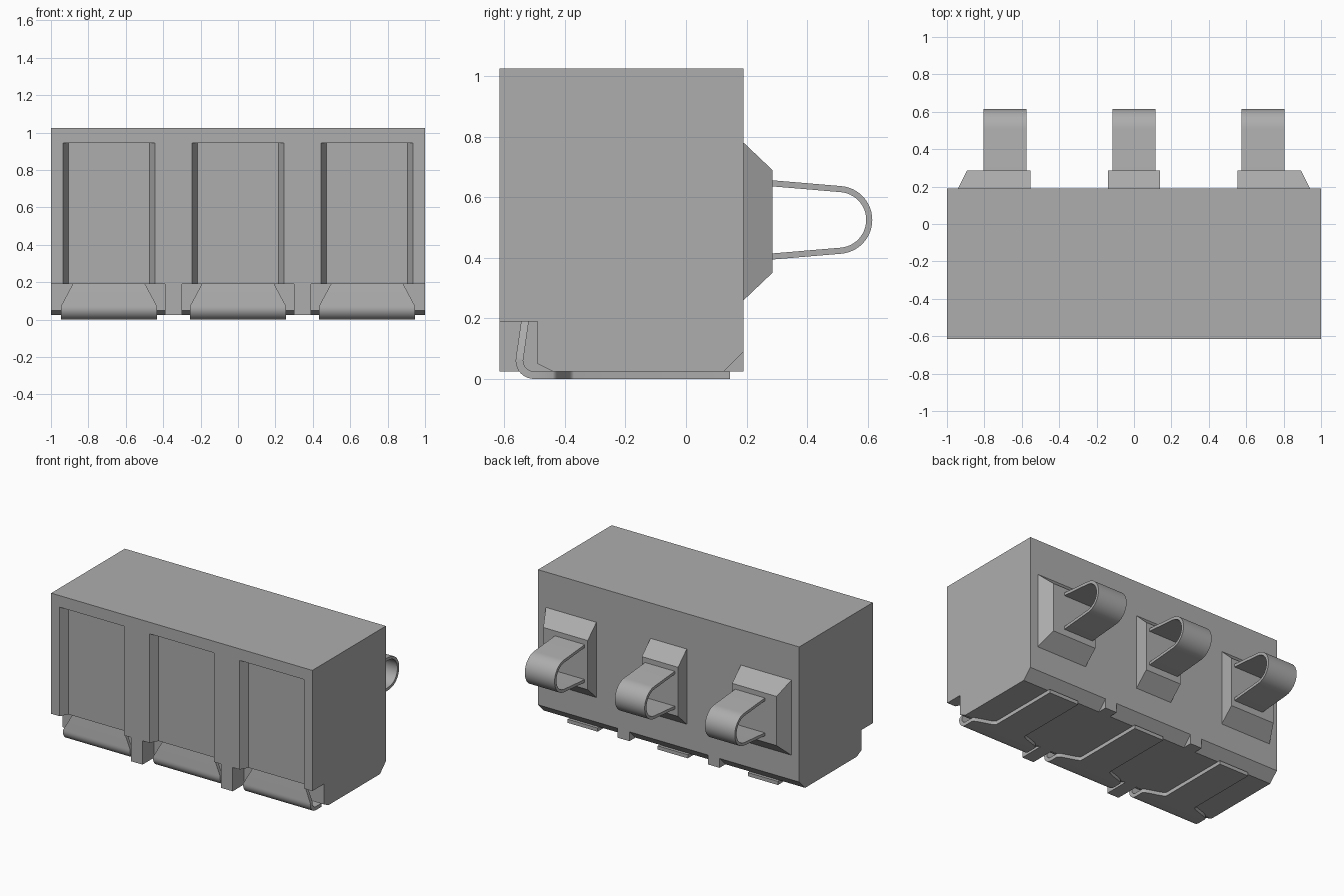
import bpy, bmesh, math
from mathutils import Vector

if "Cube" in bpy.data.objects:
    bpy.data.objects.remove(bpy.data.objects["Cube"])

grey = bpy.data.materials.new("neutral grey")
grey.use_nodes = True
COL = (0.42, 0.42, 0.42, 1)
grey.diffuse_color = COL
grey.node_tree.nodes["Principled BSDF"].inputs["Base Color"].default_value = COL


def make(name, verts, faces, smooth=False):
    me = bpy.data.meshes.new(name)
    me.from_pydata(verts, [], faces)
    bm = bmesh.new()
    bm.from_mesh(me)
    bmesh.ops.recalc_face_normals(bm, faces=bm.faces)
    bm.to_mesh(me)
    bm.free()
    me.materials.append(grey)
    ob = bpy.data.objects.new(name, me)
    bpy.context.collection.objects.link(ob)
    if smooth:
        bpy.ops.object.select_all(action='DESELECT')
        ob.select_set(True)
        bpy.context.view_layer.objects.active = ob
        bpy.ops.object.shade_smooth_by_angle(angle=math.radians(35))
    return ob


def loft(name, a, b):
    """Solid between two matching closed outlines."""
    n = len(a)
    faces = [tuple(range(n)), tuple(range(n, 2 * n))]
    faces += [(i, (i + 1) % n, n + (i + 1) % n, n + i) for i in range(n)]
    return make(name, list(a) + list(b), faces)


def prism(name, x0, x1, yz):
    return loft(name, [(x0, y, z) for y, z in yz], [(x1, y, z) for y, z in yz])


def strip(name, cx, path, t):
    """Bent sheet of thickness t along (y, z, half width) stations."""
    verts, faces = [], []
    for i, (y, z, h) in enumerate(path):
        p, q = path[max(i - 1, 0)], path[min(i + 1, len(path) - 1)]
        d = Vector((q[0] - p[0], q[1] - p[1])).normalized() * t / 2
        for sx, sn in ((-1, -1), (1, -1), (1, 1), (-1, 1)):
            verts.append((cx + sx * h, y - sn * d.y, z + sn * d.x))
    for i in range(len(path) - 1):
        for k in range(4):
            a, b = 4 * i + k, 4 * i + (k + 1) % 4
            faces.append((a, b, b + 4, a + 4))
    e = len(verts)
    faces += [(0, 1, 2, 3), (e - 4, e - 3, e - 2, e - 1)]
    return make(name, verts, faces, True)


def arc(cy, cz, r, a0, a1, n):
    angles = [math.radians(a0 + (a1 - a0) * i / n) for i in range(n + 1)]
    return [(cy + r * math.cos(a), cz + r * math.sin(a)) for a in angles]


# Housing block, then cut each of the three bays
body = prism("housing", -1, 1, [(-.615, .025), (.19, .025), (.19, 1.025), (-.615, 1.025)])
cutters = []
for cx, x0, x1 in ((-.69, -1.1, -.39), (0, -.3, .3), (.69, .39, 1.1)):
    # tapered front window
    def rect(y, h):
        return [(cx - h, y, .17), (cx + h, y, .17), (cx + h, y, .945), (cx - h, y, .945)]
    cutters.append(loft("window_cutter", rect(-.67, .276), rect(-.56, .216)))
    # lower front notch and rear bottom chamfer
    cutters.append(prism("notch_cutter", x0, x1, [(-.7, .19), (-.49, .19), (-.49, .05),
                                                  (-.44, .025), (-.44, -.05), (-.7, -.05)]))
    cutters.append(prism("chamfer_cutter", x0, x1, [(.105, .005), (.21, .11), (.21, .005)]))
for c in cutters:
    c.hide_render = True
    m = body.modifiers.new("cut", 'BOOLEAN')
    m.operation, m.solver, m.object = 'DIFFERENCE', 'EXACT', c
bpy.context.view_layer.update()
cut = bpy.data.meshes.new_from_object(body.evaluated_get(bpy.context.evaluated_depsgraph_get()))
body.modifiers.clear()
body.data = cut
for c in cutters:
    bpy.data.objects.remove(c)

# Contact clip: flared front tongue, rounded bend, sole narrowing to a tail
clip = [(-.531, .195, .190), (-.549, .07, .257)]
clip += [(y, z, .257) for y, z in arc(-.502, .0605, .048, 180, 270, 8)]
clip += [(-.44 + .07 * i / 10, .0125, .186 + .071 * math.cos(math.pi * i / 10)) for i in range(11)]
clip += [(.145, .0125, .115)]

# Rear loop: two slightly converging legs joined by a half round
loop = [(.27, .647)] + arc(.503, .525, .102, 86, -86, 24) + [(.27, .403)]
loop = [(y, z, .114) for y, z in loop]

for side, cx in (("right", -.69), ("middle", 0), ("left", .69)):
    strip(side + "_contact_clip", cx, clip, .025)
    strip(side + "_rear_loop", cx, loop, .02)
    # Rear boss: sloped above and below, outer side sloped on the end bays
    s = -1 if cx < 0 else 1
    inner, outer, tip = (-.139, .139, .139) if cx == 0 else (.553, .943, .893)
    loft(side + "_rear_boss",
         [(s * x, .185, z) for x, z in ((inner, .255), (outer, .255), (outer, .785), (inner, .785))],
         [(s * x, .285, z) for x, z in ((inner, .35), (tip, .35), (tip, .69), (inner, .69))])
